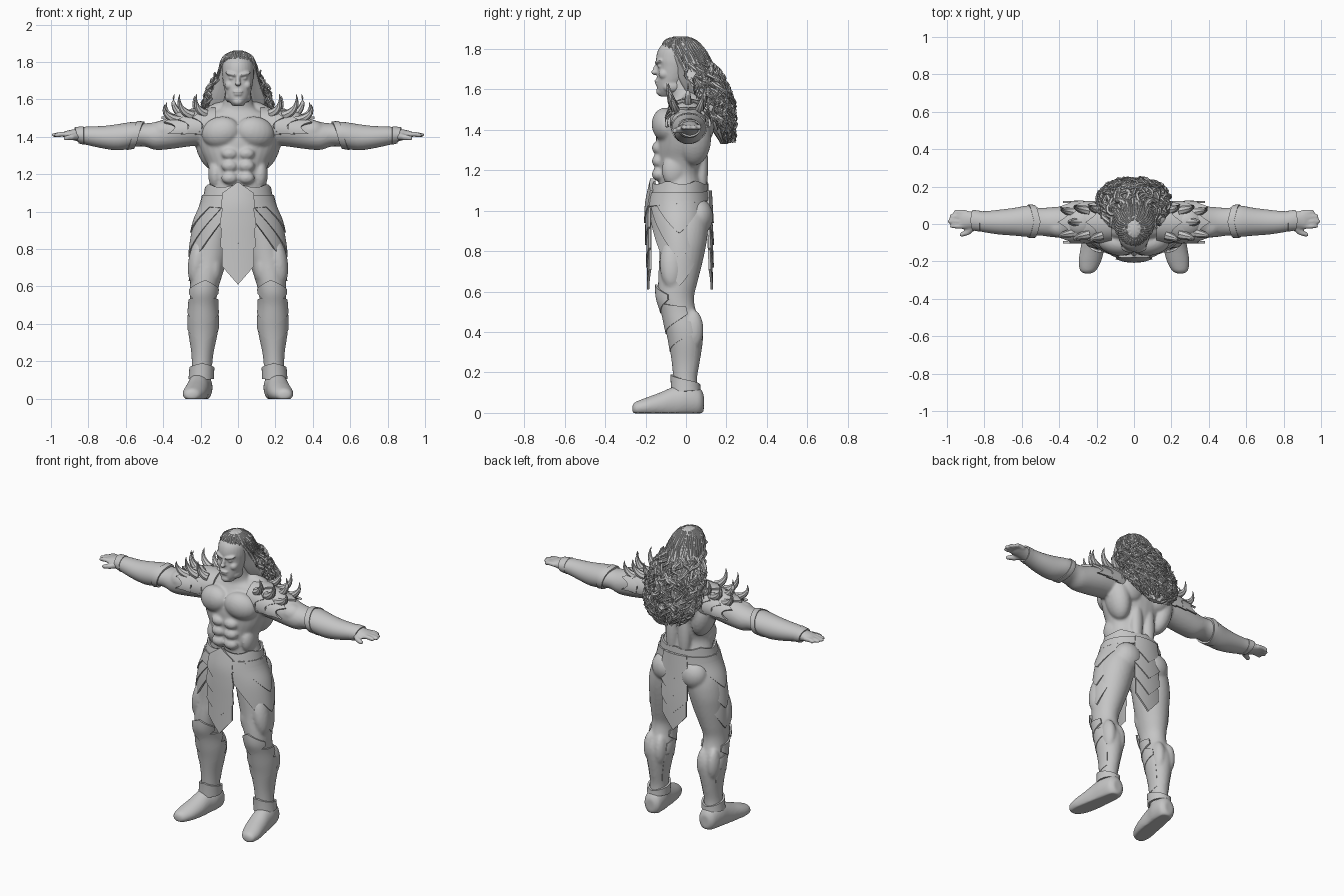
import bpy, bmesh, math, random
from math import sin, cos, pi, radians
from mathutils import Vector, Matrix, Euler

random.seed(4)
if "Cube" in bpy.data.objects:
    bpy.data.objects.remove(bpy.data.objects["Cube"])

grey = bpy.data.materials.new("stone_grey")
grey.use_nodes = True
grey.diffuse_color = (0.56, 0.56, 0.56, 1)
grey.node_tree.nodes["Principled BSDF"].inputs["Base Color"].default_value = (0.56, 0.56, 0.56, 1)


def refine(rows, k=5):
    """Smooth a table of sections with a Catmull-Rom spline."""
    out = []
    for i in range(len(rows) - 1):
        a, b, c, d = (rows[max(0, min(len(rows) - 1, i + j))] for j in (-1, 0, 1, 2))
        for n in range(k):
            s = n / k
            out.append([q + s * (r - p) / 2 + s * s * (p - 2.5 * q + 2 * r - t / 2)
                        + s ** 3 * (t - p + 3 * (q - r)) / 2
                        for p, q, r, t in zip(a, b, c, d)])
    return out + [list(rows[-1])]


def on_section(axis, row, ang, off=0.0):
    """Point on an elliptical section that lies across the given axis."""
    t, c1, c2, r1, r2 = row
    p, q = c1 + (r1 + off) * cos(ang), c2 + (r2 + off) * sin(ang)
    return Vector({"x": (t, p, q), "y": (p, t, q), "z": (p, q, t)}[axis])


def section_at(rows, t):
    rows = sorted(rows, key=lambda r: r[0])
    for a, b in zip(rows, rows[1:]):
        if t <= b[0]:
            s = max(0.0, (t - a[0]) / (b[0] - a[0]))
            return [t] + [p + (q - p) * s for p, q in zip(a[1:], b[1:])]
    return [t] + list(rows[-1][1:])


def skin(bm, rings):
    """Bridge rings of points and cap both ends."""
    vs = [[bm.verts.new(p) for p in ring] for ring in rings]
    n = len(vs[0])
    for a, b in zip(vs, vs[1:]):
        for i in range(n):
            bm.faces.new((a[i], a[(i + 1) % n], b[(i + 1) % n], b[i]))
    bm.faces.new(vs[0][::-1])
    bm.faces.new(vs[-1])


def loft(bm, axis, rows, n=28):
    skin(bm, [[on_section(axis, r, 2 * pi * i / n) for i in range(n)] for r in refine(rows)])


def tube(bm, pts, radii, n=6):
    pts = [Vector(p) for p in pts]
    rings = []
    for i, p in enumerate(pts):
        d = pts[min(i + 1, len(pts) - 1)] - pts[max(i - 1, 0)]
        m = d.to_track_quat("Z", "Y").to_matrix()
        rings.append([p + m @ Vector((cos(2 * pi * j / n), sin(2 * pi * j / n), 0)) * radii[i]
                      for j in range(n)])
    skin(bm, rings)


def ball(bm, loc, size, rot=(0, 0, 0)):
    m = Matrix.LocRotScale(Vector(loc), Euler([radians(a) for a in rot]), Vector(size))
    bmesh.ops.create_uvsphere(bm, u_segments=20, v_segments=14, radius=1, matrix=m)


def finish(name, bm, mirror=False, voxel=0.0, smooth=4):
    bmesh.ops.recalc_face_normals(bm, faces=bm.faces[:])
    me = bpy.data.meshes.new(name)
    bm.to_mesh(me)
    bm.free()
    me.materials.append(grey)
    ob = bpy.data.objects.new(name, me)
    bpy.context.collection.objects.link(ob)
    bpy.ops.object.select_all(action="DESELECT")
    bpy.context.view_layer.objects.active = ob
    ob.select_set(True)
    bpy.ops.object.shade_smooth_by_angle(angle=radians(40))
    if mirror:
        ob.modifiers.new("mirror", "MIRROR").use_mirror_merge = False
    if voxel:
        rm = ob.modifiers.new("blend", "REMESH")
        rm.mode, rm.voxel_size, rm.use_smooth_shade = "VOXEL", voxel, True
        sm = ob.modifiers.new("soften", "SMOOTH")
        sm.factor, sm.iterations = 0.5, smooth
    return ob


def plate(name, axis, rows, mid, half, start, end, off=0.01, mirror=False, thick=0.012):
    """Armour shell over a lofted form; start and end shape its two edges."""
    bm, nu, nv = bmesh.new(), 32, 10
    grid = []
    for i in range(nu + 1):
        u = 2 * i / nu - 1
        a, b = start(abs(u)), end(abs(u))
        col = []
        for j in range(nv + 1):
            t = a + (b - a) * j / nv
            col.append(bm.verts.new(on_section(axis, section_at(rows, t), radians(mid + half * u), off)))
        grid.append(col)
    for a, b in zip(grid, grid[1:]):
        for j in range(nv):
            bm.faces.new((a[j], a[j + 1], b[j + 1], b[j]))
    bmesh.ops.remove_doubles(bm, verts=bm.verts[:], dist=0.0005)
    bmesh.ops.recalc_face_normals(bm, faces=bm.faces[:])
    bmesh.ops.solidify(bm, geom=bm.faces[:], thickness=thick)
    return finish(name, bm, mirror)


# Torso, neck and muscles
bm = bmesh.new()
loft(bm, "z", [(1.0, 0, -.02, .17, .12), (1.1, 0, -.02, .165, .115), (1.18, 0, -.03, .148, .11),
               (1.25, 0, -.025, .163, .12), (1.32, 0, -.02, .195, .128), (1.4, 0, -.01, .22, .135),
               (1.46, 0, 0, .22, .12), (1.52, 0, .01, .17, .095), (1.56, 0, 0, .09, .075),
               (1.66, 0, -.03, .065, .065)])
for s in (1, -1):
    ball(bm, (s * .092, -.1, 1.425), (.105, .068, .083), (0, s * 12, s * 12))
    ball(bm, (s * .16, .04, 1.36), (.068, .085, .14), (0, s * 14, 0))
    ball(bm, (s * .1, .035, 1.53), (.12, .06, .055), (0, s * 22, 0))
    ball(bm, (s * .045, .075, 1.22), (.04, .035, .17))
    ball(bm, (s * .12, -.06, 1.2), (.04, .06, .08))
    ball(bm, (s * .1, .1, 1.43), (.08, .04, .09))
    for z in (1.31, 1.245, 1.18):
        ball(bm, (s * .044, -.135, z), (.045, .034, .033))

# Arms and hands
arm = [(.14, .01, 1.44, .08, .08), (.25, .01, 1.44, .09, .09), (.36, .01, 1.42, .086, .085),
       (.44, .01, 1.405, .08, .075), (.5, .012, 1.41, .074, .062), (.56, .015, 1.41, .078, .064),
       (.64, .012, 1.398, .068, .064), (.72, .01, 1.398, .06, .054), (.8, .012, 1.405, .05, .044),
       (.86, .02, 1.41, .046, .034), (.91, .022, 1.412, .05, .022), (.93, .022, 1.412, .045, .016)]
fingers = [(.064, .965), (.04, .988), (.014, .998), (-.012, .985)]
for s in (1, -1):
    part = bmesh.new()
    loft(part, "x", arm)
    ball(part, (.28, .01, 1.455), (.1, .09, .085))
    ball(part, (.39, -.015, 1.43), (.08, .06, .06))
    for y, tip in fingers:
        tube(part, [(.9, y, 1.412), (.94, y, 1.414), (tip - .01, y * 1.05, 1.41), (tip, y * 1.05, 1.409)],
             [.014, .014, .012, .006], 10)
    tube(part, [(.85, -.005, 1.405), (.89, -.045, 1.398), (.925, -.058, 1.393), (.935, -.06, 1.392)],
         [.022, .017, .013, .006], 10)
    part.transform(Matrix.Scale(s, 4, (1, 0, 0)))
    tmp = bpy.data.meshes.new("arm_part")
    bmesh.ops.recalc_face_normals(part, faces=part.faces[:])
    part.to_mesh(tmp)
    part.free()
    bm.from_mesh(tmp)
    bpy.data.meshes.remove(tmp)
finish("torso_and_arms", bm, voxel=.008)

# Head and face
bm = bmesh.new()
loft(bm, "z", [(1.565, 0, -.1, .025, .03), (1.6, 0, -.085, .055, .058), (1.65, 0, -.068, .072, .077),
               (1.71, 0, -.058, .082, .083), (1.75, 0, -.052, .085, .096), (1.8, 0, -.045, .079, .09),
               (1.84, 0, -.035, .05, .06), (1.855, 0, -.03, .02, .025)])
ball(bm, (0, -.146, 1.702), (.012, .016, .036), (-25, 0, 0))
ball(bm, (0, -.157, 1.684), (.016, .015, .011))
ball(bm, (0, -.143, 1.641), (.028, .014, .007))
ball(bm, (0, -.14, 1.627), (.024, .014, .007))
ball(bm, (0, -.122, 1.59), (.03, .026, .024))
for s in (1, -1):
    ball(bm, (s * .034, -.136, 1.736), (.036, .016, .011), (0, s * -12, s * 18))
    ball(bm, (s * .032, -.128, 1.714), (.018, .014, .009))
    ball(bm, (s * .046, -.106, 1.675), (.026, .03, .026))
    ball(bm, (s * .048, -.07, 1.615), (.022, .045, .03))
finish("head", bm, voxel=.0055, smooth=2)

# Long wavy hair: a core mass covered in tapering locks
hair = refine([(1.33, 0, .19, .05, .015), (1.37, 0, .18, .1, .03), (1.43, 0, .16, .145, .055),
               (1.5, 0, .13, .165, .08), (1.6, 0, .085, .155, .1), (1.7, 0, .035, .118, .105),
               (1.78, 0, -.005, .095, .105), (1.835, 0, -.025, .068, .08), (1.862, 0, -.025, .02, .03)])
bm = bmesh.new()
skin(bm, [[on_section("z", r, 2 * pi * i / 40, .004 * sin(i * pi / 2)) for i in range(40)] for r in hair])


def lock(ang, z, length, wave, rad):
    f, g = random.uniform(0, 6), random.uniform(0, 6)
    pts, radii = [], []
    for j in range(11):
        s = j / 10
        h = z - length * s
        a = ang + wave * 8 * sin(s * 9 + f)
        pts.append(on_section("z", section_at(hair, h), a, wave * (.4 + s + .7 * sin(s * 10 + g))))
        radii.append(rad * max(.1, (1 - s) ** .6) * min(1, .4 + 3 * s))
    tube(bm, pts, radii)


for i in range(230):
    z = random.uniform(1.46, 1.76)
    spread = 1.9 if z > 1.55 else 1.6
    lock(pi / 2 + random.uniform(-spread, spread), z, min(z - 1.335, random.uniform(.1, .2)),
         random.uniform(.014, .024), random.uniform(.009, .014))
for i in range(44):
    lock(2 * pi * i / 44, 1.855, .07 if 25 < i < 41 else .17, .003, .007)
finish("hair", bm)

# Legs
leg = refine([(1.05, .085, -.01, .08, .105), (.95, .115, -.01, .11, .12), (.85, .14, -.015, .11, .118),
              (.75, .155, -.025, .1, .108), (.65, .172, -.04, .085, .098), (.57, .183, -.048, .073, .088),
              (.5, .186, -.032, .072, .083), (.42, .186, -.008, .08, .09), (.35, .187, 0, .076, .083),
              (.25, .19, 0, .058, .068), (.17, .193, -.003, .052, .058), (.08, .198, 0, .054, .06)])
bm = bmesh.new()
loft(bm, "z", leg[::5])
ball(bm, (.225, .035, .41), (.04, .052, .1))
ball(bm, (.155, .035, .4), (.04, .05, .1))
ball(bm, (.215, -.07, .74), (.05, .06, .13), (0, -10, 0))
ball(bm, (.13, -.08, .7), (.045, .05, .09))
ball(bm, (.1, .06, .97), (.09, .075, .09))
finish("legs", bm, True, .009)

# Boots with flat soles
bm = bmesh.new()
loft(bm, "y", [(.088, .196, .05, .03, .04), (.065, .196, .055, .055, .07), (0, .202, .06, .065, .085),
               (-.06, .212, .05, .062, .08), (-.13, .222, .038, .064, .062), (-.2, .236, .028, .06, .046),
               (-.25, .246, .022, .042, .032), (-.265, .248, .02, .015, .015)])
for v in bm.verts:
    v.co.z = max(v.co.z, -.002)
finish("boots", bm, True, .007, 3)

# Leg armour: knee guards, shin layers and ankle cuffs
plate("knee_guard", "z", leg, -90, 65, lambda u: .635 - .05 * u, lambda u: .49 + .07 * u, .014, True)
plate("upper_shin_guard", "z", leg, -90, 115, lambda u: .545 - .02 * u, lambda u: .39 + .1 * u, .009, True)
plate("middle_shin_guard", "z", leg, -90, 120, lambda u: .5 - .05 * u, lambda u: .3 + .1 * u, .005, True)
plate("lower_shin_guard", "z", leg, -90, 125, lambda u: .4 - .02 * u, lambda u: .14 + .06 * u, .002, True)
plate("ankle_cuff", "z", leg, -90, 180, lambda u: .19 - .05 * u, lambda u: .1 + .015 * u, .015, True)

# Gauntlets
sleeve = refine(arm)
plate("gauntlet", "x", sleeve, 90, 180, lambda u: .51 + .06 * u, lambda u: .84, .006, True, .008)
plate("gauntlet_cuff", "x", sleeve, 90, 180, lambda u: .5 + .06 * u, lambda u: .535 + .06 * u, .011, True)
plate("wrist_cuff", "x", sleeve, 90, 180, lambda u: .825, lambda u: .875 - .025 * u, .009, True, .008)

# Waist and layered skirt
hips = refine([(1.17, 0, -.025, .162, .125), (1.05, 0, -.035, .185, .142), (.95, 0, -.035, .225, .148),
               (.85, 0, -.032, .247, .152), (.75, 0, -.03, .258, .155), (.6, 0, -.03, .262, .158)])
plate("waist_band", "z", hips, -90, 180, lambda u: 1.15 - .02 * abs(sin(u * 9)), lambda u: 1.03, .008)
plate("belt", "z", hips, -90, 180, lambda u: 1.1 - .03 * (1 - u), lambda u: 1.055 - .04 * (1 - u), .017)
for i, label in enumerate(("lower", "middle", "upper")):
    plate(label + "_side_skirt", "z", hips, 0, 76, lambda u: 1.09,
          lambda u: min(1.05, .63 + .13 * i + (.37 - .05 * i) * u ** 1.2), .002 + .007 * i, True)
for i, label in enumerate(("lowest", "lower", "middle", "upper")):
    for side, mid in (("front", -90), ("back", 90)):
        plate(f"{label}_{side}_tabard", "z", hips, mid, 19 + 2 * i, lambda u: 1.1 + .06 * (1 - u) * (mid < 0),
              lambda u: .61 + .11 * i + (.1 - .005 * i) * u, .006 + .006 * i)

# Shoulder guards: overlapping pointed shells with curved horns
for i, label in enumerate(("inner", "middle", "outer")):
    x = .12 + .075 * i
    shell = [(x, .01, 1.455 - .012 * i, .105, .1 - .008 * i),
             (x + .15, .01, 1.445 - .012 * i, .115 - .006 * i, .1 - .012 * i)]
    plate(label + "_shoulder_guard", "x", shell, 90, 112 - 8 * i, lambda u: x,
          lambda u: x + .14 - .05 * abs(sin(u * 2 * pi)) - .03 * u, .004 + .003 * i, True)
bm = bmesh.new()
horns = [(.17, -.06, 1.54, .07, .09), (.24, -.055, 1.53, .09, .1), (.31, -.045, 1.505, .1, .07),
         (.17, .07, 1.54, .08, .08), (.24, .07, 1.53, .09, .09), (.31, .06, 1.505, .09, .08),
         (.28, .01, 1.53, .08, .1)]
for x, y, z, out, up in horns:
    path = [(x + out * sin(s * pi / 2) - .02 * s ** 3, y + (y - .01) * s * .5, z - .015 + (up + .015) * s ** 1.7)
            for s in (k / 8 for k in range(9))]
    tube(bm, path, [.024 * (1 - (k / 8) ** 1.6) + .001 for k in range(9)], 8)
finish("shoulder_horns", bm, True)
